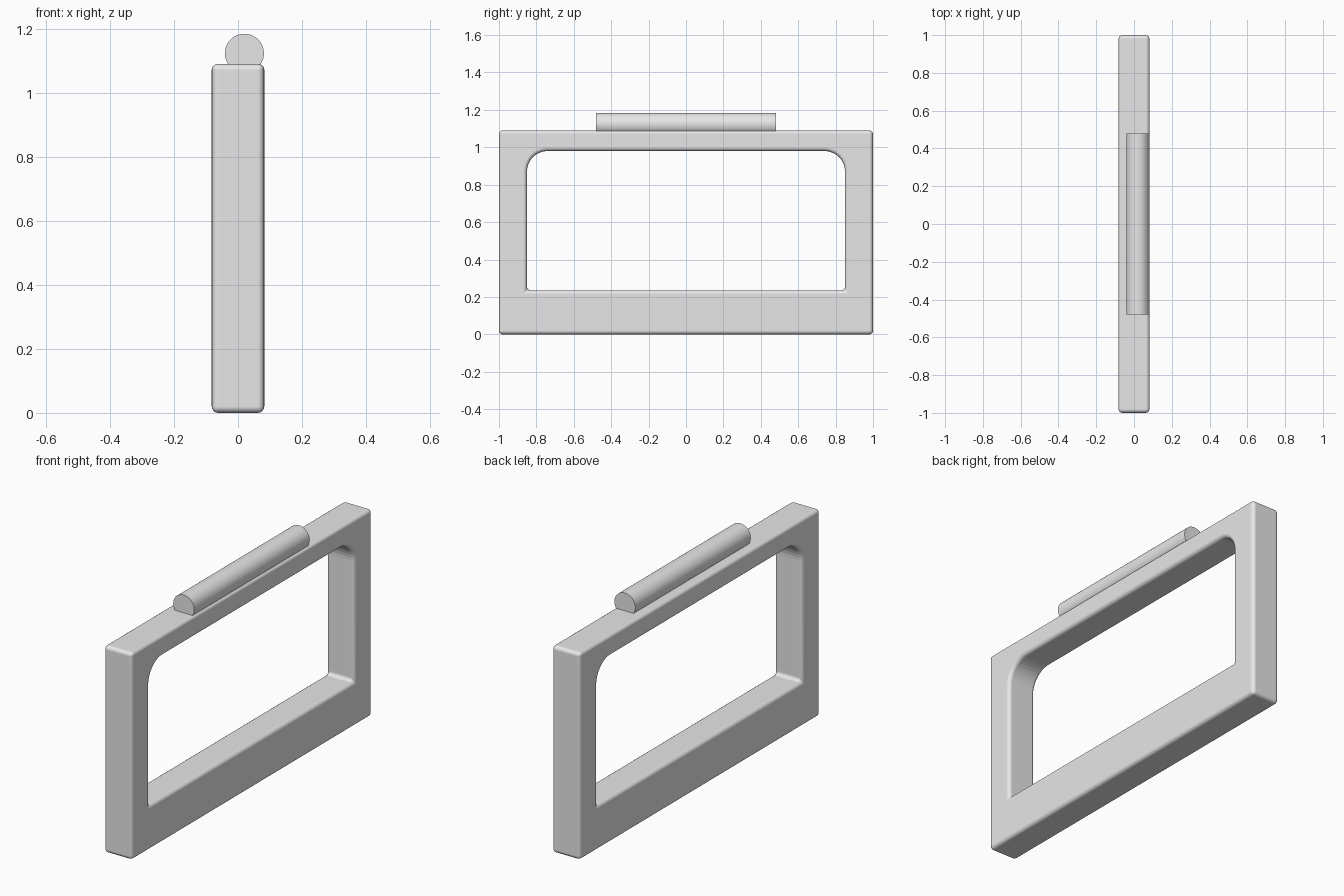
import bpy
import bmesh
import math

if "Cube" in bpy.data.objects:
    bpy.data.objects.remove(bpy.data.objects["Cube"], do_unlink=True)

# Single plain grey finish
grey = bpy.data.materials.new("light grey")
grey.use_nodes = True
grey.diffuse_color = (0.8, 0.8, 0.8, 1)
grey.node_tree.nodes["Principled BSDF"].inputs["Base Color"].default_value = grey.diffuse_color


def box(name, size, z_low):
    """Box centred on x and y, with its underside at z_low."""
    bpy.ops.mesh.primitive_cube_add(size=1)
    obj = bpy.context.object
    obj.name = name
    for v in obj.data.vertices:
        v.co = (v.co.x * size[0], v.co.y * size[1], (v.co.z + 0.5) * size[2] + z_low)
    obj.data.materials.append(grey)
    return obj


# Opening cutter, with generously rounded upper corners
cutter = box("opening_cutter", (0.5, 1.70, 0.745), 0.235)
cutter.hide_render = True
bm = bmesh.new()
bm.from_mesh(cutter.data)
corners = [e for e in bm.edges
           if all(v.co.z > 0.9 for v in e.verts)
           and abs(e.verts[0].co.y - e.verts[1].co.y) < 0.01]
bmesh.ops.bevel(bm, geom=corners, offset=0.11, segments=10, profile=0.5, affect='EDGES')
bm.to_mesh(cutter.data)
bm.free()

# Upright rectangular frame with softened edges
frame = box("frame", (0.164, 2.0, 1.09), 0)
cut = frame.modifiers.new("opening", 'BOOLEAN')
cut.operation = 'DIFFERENCE'
cut.solver = 'EXACT'
cut.object = cutter
soft = frame.modifiers.new("soft_edges", 'BEVEL')
soft.width = 0.02
soft.segments = 4
soft.limit_method = 'ANGLE'
soft.angle_limit = math.radians(30)
soft.harden_normals = True
bpy.ops.object.select_all(action='DESELECT')
frame.select_set(True)
bpy.context.view_layer.objects.active = frame
bpy.ops.object.shade_smooth_by_angle(angle=math.radians(40))
for name in ("opening", "soft_edges"):
    bpy.ops.object.modifier_apply(modifier=name)
bpy.data.objects.remove(cutter, do_unlink=True)

# Round rod partly sunk into the top rail
bpy.ops.mesh.primitive_cylinder_add(vertices=64, radius=0.061, depth=0.96,
                                    location=(0.02, 0, 1.123),
                                    rotation=(math.radians(90), 0, 0))
rod = bpy.context.object
rod.name = "top_rod"
rod.data.materials.append(grey)
bpy.ops.object.shade_smooth_by_angle(angle=math.radians(40))
